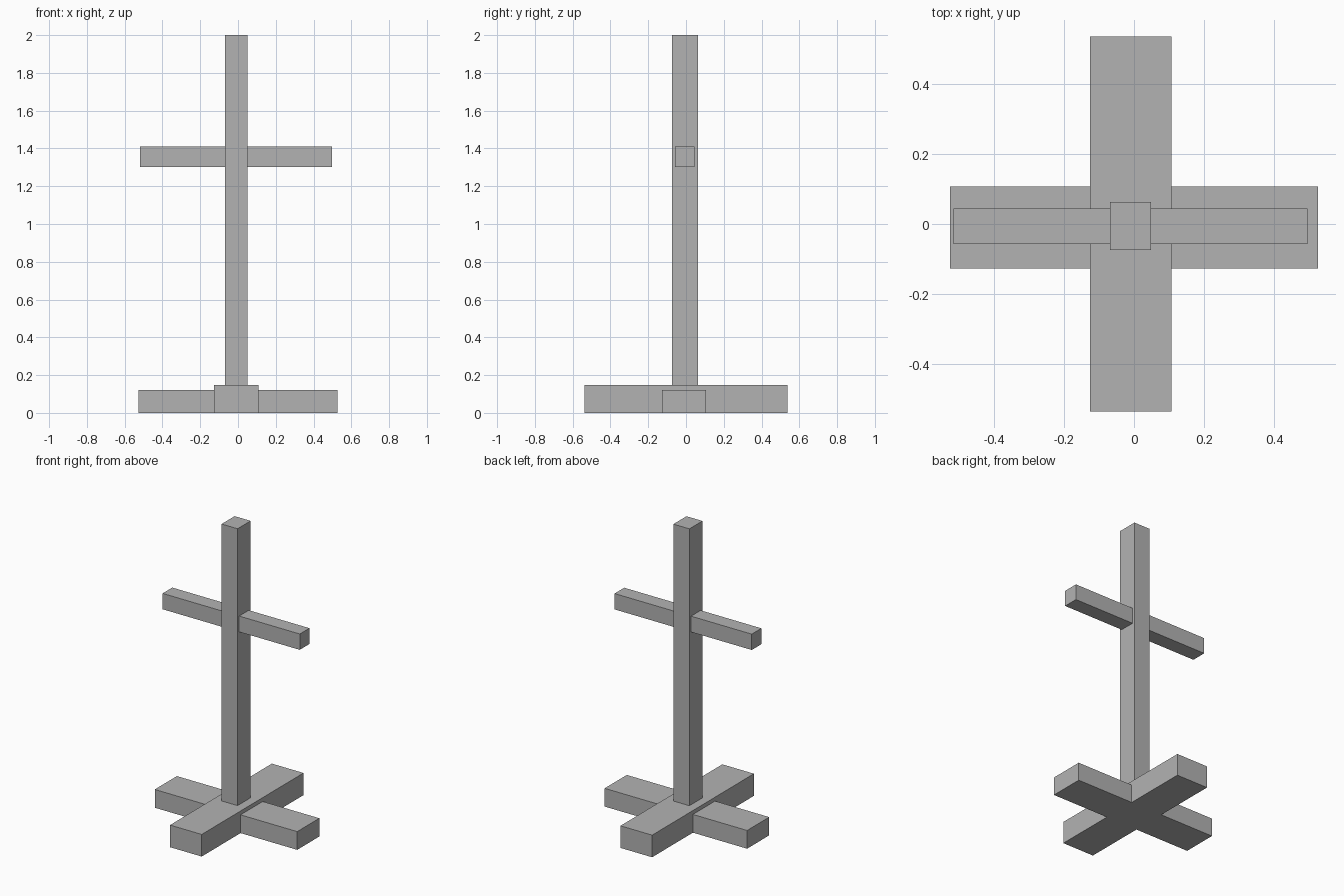
import bpy
from mathutils import Vector

# Remove the default cube
default = bpy.data.objects.get("Cube")
if default:
    bpy.data.objects.remove(default, do_unlink=True)

# Single plain grey material
grey = bpy.data.materials.new("plain_grey")
grey.use_nodes = True
colour = (0.45, 0.45, 0.45, 1.0)
grey.diffuse_color = colour
grey.node_tree.nodes["Principled BSDF"].inputs["Base Color"].default_value = colour


def beam(name, low, high):
    """Add a square-edged timber spanning two opposite corners."""
    low, high = Vector(low), Vector(high)
    bpy.ops.mesh.primitive_cube_add(size=1, location=(low + high) / 2)
    obj = bpy.context.object
    obj.name = obj.data.name = name
    obj.scale = high - low
    bpy.ops.object.transform_apply(location=False, rotation=False, scale=True)
    obj.data.materials.append(grey)
    return obj


# Crossed feet, the front-to-back one slightly taller
beam("side_to_side_foot", (-0.527, -0.127, 0), (0.527, 0.107, 0.122))
beam("front_to_back_foot", (-0.126, -0.538, 0), (0.108, 0.538, 0.148))

# Upright post seated in the feet
beam("post", (-0.069, -0.075, 0.1), (0.049, 0.063, 2))

# Crossbar through the post
beam("crossbar", (-0.518, -0.057, 1.303), (0.497, 0.045, 1.409))
